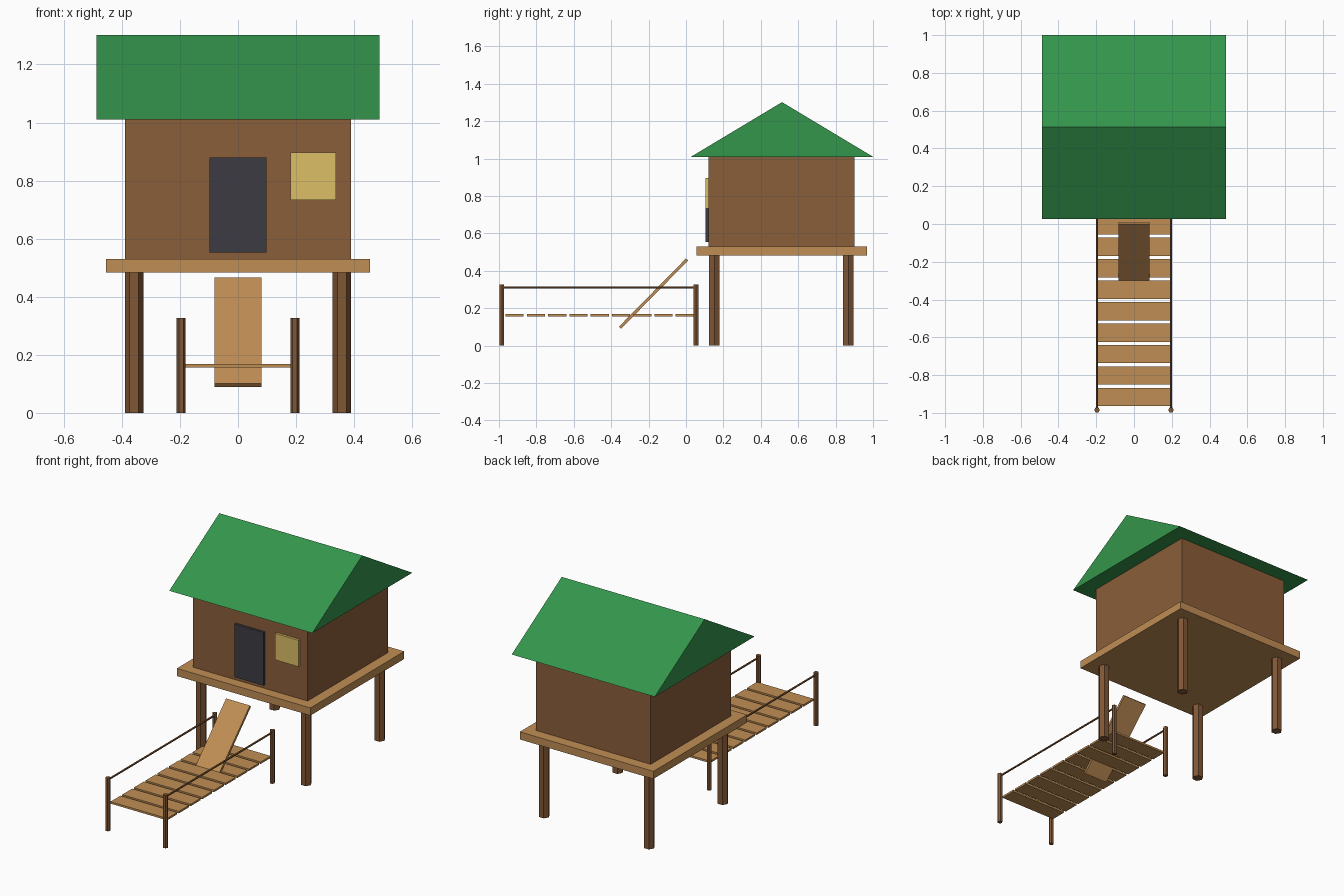
import bpy
import bmesh
from math import radians
from mathutils import Matrix, Vector

cube = bpy.data.objects.get("Cube")
if cube:
    bpy.data.objects.remove(cube, do_unlink=True)


def material(name, color):
    m = bpy.data.materials.new(name)
    m.use_nodes = True
    m.diffuse_color = (*color, 1)
    m.node_tree.nodes["Principled BSDF"].inputs["Base Color"].default_value = (*color, 1)
    return m


ROOF = material("roof_green", (0.034, 0.30, 0.07))
WALL = material("wall_brown", (0.26, 0.113, 0.042))
POST = material("post_brown", (0.22, 0.095, 0.036))
PLANK = material("plank_tan", (0.53, 0.27, 0.09))
DOOR = material("door_charcoal", (0.047, 0.044, 0.056))
GLASS = material("window_yellow", (0.72, 0.52, 0.134))


def add_object(name, bm, mat):
    bmesh.ops.recalc_face_normals(bm, faces=bm.faces)
    mesh = bpy.data.meshes.new(name)
    bm.to_mesh(mesh)
    bm.free()
    mesh.materials.append(mat)
    obj = bpy.data.objects.new(name, mesh)
    bpy.context.collection.objects.link(obj)
    return obj


def box(name, low, high, mat):
    low, high = Vector(low), Vector(high)
    bm = bmesh.new()
    bmesh.ops.create_cube(bm, size=1, matrix=Matrix.LocRotScale(
        (low + high) / 2, None, high - low))
    return add_object(name, bm, mat)


def rod(name, start, end, radius, mat):
    """Six-sided rod between two points."""
    start, end = Vector(start), Vector(end)
    axis = end - start
    bm = bmesh.new()
    turn = Matrix.Rotation(radians(90), 4, "Z")
    if abs(axis.y) > abs(axis.z):
        turn = Matrix.Rotation(radians(-90), 4, "X")
    bmesh.ops.create_cone(bm, cap_ends=True, segments=6, radius1=radius, radius2=radius,
                          depth=axis.length,
                          matrix=Matrix.Translation((start + end) / 2) @ turn)
    return add_object(name, bm, mat)


# Hut body and deck
box("deck", (-0.455, 0.055, 0.483), (0.455, 0.967, 0.53), PLANK)
box("walls", (-0.39, 0.12, 0.53), (0.39, 0.9, 1.012), WALL)
box("door", (-0.099, 0.105, 0.553), (0.099, 0.125, 0.88), DOOR)
box("window", (0.18, 0.105, 0.733), (0.338, 0.125, 0.896), GLASS)

# Solid gable roof, ridge running side to side
bm = bmesh.new()
profile = [(0.027, 1.01), (1.0, 1.01), (0.5135, 1.302)]
gable = bm.faces.new([bm.verts.new((-0.487, y, z)) for y, z in profile])
side = bmesh.ops.extrude_face_region(bm, geom=[gable])["geom"]
bmesh.ops.translate(bm, vec=(0.974, 0, 0),
                    verts=[v for v in side if isinstance(v, bmesh.types.BMVert)])
add_object("roof", bm, ROOF)

# Stilts, railing posts and rails on both sides
for label, s in (("left", 1), ("right", -1)):
    for end, y in (("front", 0.152), ("back", 0.868)):
        rod(f"stilt_{end}_{label}", (s * 0.358, y, 0), (s * 0.358, y, 0.49), 0.032, POST)
    for end, y in (("front", -0.985), ("back", 0.054)):
        rod(f"rail_post_{end}_{label}", (s * 0.196, y, 0), (s * 0.196, y, 0.326), 0.015, POST)
    rod(f"rail_{label}", (s * 0.196, -0.985, 0.311), (s * 0.196, 0.054, 0.311), 0.006, POST)

# Walkway planks
for i in range(9):
    y = -0.916 + i * 0.1137
    box(f"walkway_plank_{i + 1}", (-0.193, y - 0.0485, 0.157),
        (0.193, y + 0.0485, 0.169), PLANK)

# Sloping ramp up to the deck
ramp = box("ramp", (-0.081, -0.256, -0.008), (0.081, 0.256, 0.008), PLANK)
ramp.location = (0, -0.174, 0.278)
ramp.rotation_euler.x = radians(45.5)
